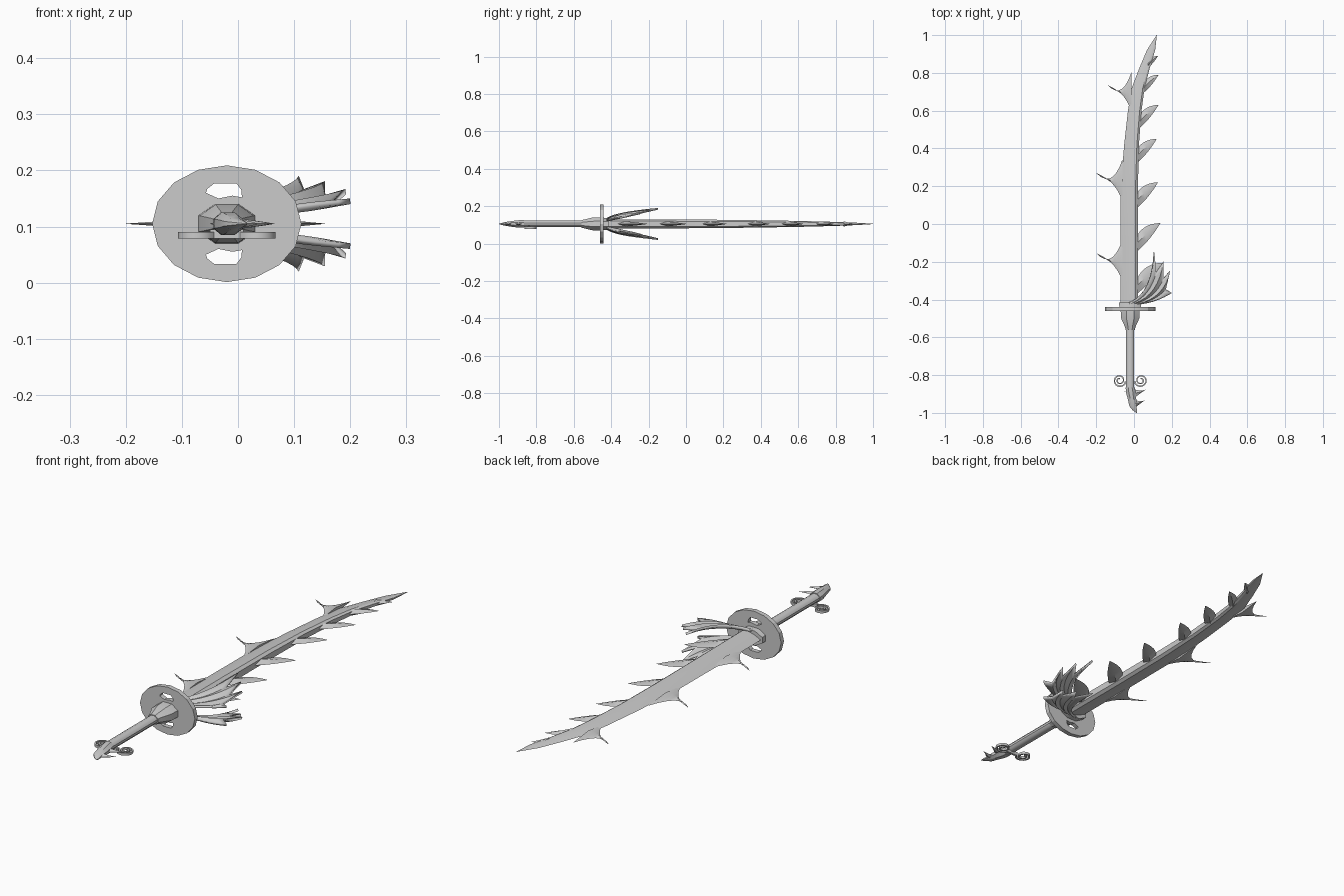
import bpy, bmesh, math
from mathutils import Vector

if "Cube" in bpy.data.objects:
    bpy.data.objects.remove(bpy.data.objects["Cube"])

CX, CZ = -0.02, 0.105   # long axis of the sword

steel = bpy.data.materials.new("plain grey")
steel.use_nodes = True
steel.diffuse_color = (0.6, 0.6, 0.6, 1)
steel.node_tree.nodes["Principled BSDF"].inputs["Base Color"].default_value = (0.6, 0.6, 0.6, 1)


def finish(name, bm, angle=30):
    bmesh.ops.remove_doubles(bm, verts=bm.verts, dist=1e-5)
    bmesh.ops.recalc_face_normals(bm, faces=bm.faces)
    mesh = bpy.data.meshes.new(name)
    bm.to_mesh(mesh)
    bm.free()
    ob = bpy.data.objects.new(name, mesh)
    bpy.context.collection.objects.link(ob)
    mesh.materials.append(steel)
    bpy.ops.object.select_all(action='DESELECT')
    ob.select_set(True)
    bpy.context.view_layer.objects.active = ob
    bpy.ops.object.shade_smooth_by_angle(angle=math.radians(angle))
    return ob


def loft(name, rings, angle=30):
    """Skin a list of equal-sized closed rings and cap both ends."""
    bm = bmesh.new()
    rows = [[bm.verts.new(p) for p in r] for r in rings]
    n = len(rows[0])
    for a, b in zip(rows, rows[1:]):
        for i in range(n):
            j = (i + 1) % n
            bm.faces.new((a[i], a[j], b[j], b[i]))
    bm.faces.new(rows[0])
    bm.faces.new(rows[-1])
    return finish(name, bm, angle)


def bezier(a, b, c, t):
    return Vector(a) * (1 - t) ** 2 + Vector(b) * 2 * t * (1 - t) + Vector(c) * t * t


def spike(name, tip, upper, lower, size=1, thick=0.011, steps=7):
    """Hooked blade tooth; upper and lower are (base, control) offsets from the tip."""
    tip, rings = Vector(tip), []
    for k in range(steps + 1):
        t = k / steps
        a, b = [tip + size * bezier(e[0], e[1], (0, 0), t) for e in (upper, lower)]
        m, h = (a + b) / 2, thick * (1 - t) + 0.0003
        rings.append([(a.x, a.y, CZ), (m.x, m.y, CZ + h), (b.x, b.y, CZ), (m.x, m.y, CZ - h)])
    return loft(name, rings)


def turned(name, stations, sides):
    """Elliptical sections along y: (y, centre x, half width, half height)."""
    rings = []
    for y, x, rx, rz in stations:
        angs = [math.tau * (i + 0.5) / sides for i in range(sides)]
        rings.append([(x + rx * math.cos(a), y, CZ + rz * math.sin(a)) for a in angs])
    return loft(name, rings)


# Blade: sharp edge on -x, thick spine on +x
sections = [(-0.43, -0.072, 0.022, 0.025), (-0.1, -0.072, 0.02, 0.024), (0.2, -0.07, 0.021, 0.022),
            (0.42, -0.052, 0.026, 0.019), (0.6, -0.032, 0.04, 0.016), (0.72, -0.012, 0.056, 0.013),
            (0.82, 0.026, 0.082, 0.01), (0.92, 0.068, 0.112, 0.006), (1.0, 0.119, 0.121, 0.001)]
rings = []
for y, xl, xr, h in sections:
    half = [(0.35, 0.62), (0.65, 0.9), (0.86, 1), (1, 0.6)]
    prof = [(0, 0)] + half + [(u, -v) for u, v in reversed(half)]
    rings.append([(xl + (xr - xl) * u, y, CZ + h * v) for u, v in prof])
loft("blade", rings)

# Teeth on the sharp edge
for i, (x, y, s) in enumerate([(-0.2, -0.155, 1), (-0.2, 0.27, 1), (-0.14, 0.735, 0.9)]):
    spike(f"edge_tooth_{i}", (x, y), ((0.14, 0.075), (0.085, -0.09)),
          ((0.14, -0.155), (0.105, -0.04)), s, 0.012)

# Teeth on the spine
spine = [(0.155, -0.205, 1.05), (0.14, 0.005, 1), (0.127, 0.22, 0.92), (0.12, 0.45, 0.85),
         (0.13, 0.63, 0.8), (0.13, 0.79, 0.62), (0.127, 0.89, 0.4)]
for i, (x, y, s) in enumerate(spine):
    spike(f"spine_tooth_{i}", (x, y), ((-0.13, -0.075), (-0.09, 0.0)),
          ((-0.13, -0.155), (-0.06, -0.1)), s, 0.014)

# Guard: sixteen-sided oval plate with two kidney-shaped openings
curve = bpy.data.curves.new("guard_outline", 'CURVE')
curve.dimensions, curve.fill_mode, curve.extrude = '2D', 'BOTH', 0.01
oval = [(0.133 * math.sin(math.tau * i / 16), 0.104 * math.cos(math.tau * i / 16)) for i in range(16)]
hole = [(-0.037, 0.055), (-0.035, 0.062), (-0.022, 0.072), (0.017, 0.072), (0.026, 0.06),
        (0.027, 0.047), (0.01, 0.05), (-0.015, 0.045)]
for pts in (oval, hole, [(x, -z) for x, z in hole]):
    sp = curve.splines.new('POLY')
    sp.points.add(len(pts) - 1)
    sp.use_cyclic_u = True
    for p, (x, z) in zip(sp.points, pts):
        p.co = (x, z, 0, 1)
helper = bpy.data.objects.new("guard_outline", curve)
bpy.context.collection.objects.link(helper)
bm = bmesh.new()
bm.from_mesh(helper.evaluated_get(bpy.context.evaluated_depsgraph_get()).to_mesh())
for v in bm.verts:
    v.co = (CX + v.co.x, -0.45 + v.co.z, CZ + v.co.y)
bpy.data.objects.remove(helper)
finish("guard", bm, 20)

# Collar, grip and pommel
turned("collar", [(-0.56, CX, 0.026, 0.022), (-0.545, CX, 0.03, 0.025), (-0.5, CX, 0.052, 0.037),
                  (-0.455, CX, 0.055, 0.038)], 8)
turned("blade_socket", [(-0.445, CX, 0.062, 0.036), (-0.415, CX, 0.064, 0.034)], 8)
turned("grip", [(-0.88, CX, 0.022, 0.018), (-0.55, CX, 0.022, 0.018)], 12)
turned("pommel", [(-0.865, CX, 0.026, 0.022), (-0.89, -0.017, 0.028, 0.022), (-0.93, -0.01, 0.024, 0.017),
                  (-0.965, -0.006, 0.02, 0.011), (-0.985, 0.004, 0.013, 0.006), (-1.0, 0.014, 0.002, 0.001)], 8)
for i, (x, y, s) in enumerate([(0.065, -0.875, 1), (0.06, -0.932, 0.9), (0.036, -0.95, 0.6), (-0.05, -0.885, -0.7)]):
    spike(f"pommel_fin_{i}", (x, y), ((-0.075, 0.005), (-0.03, -0.015)),
          ((-0.07, -0.05), (-0.03, -0.02)), abs(s), 0.01) if s > 0 else \
        spike(f"pommel_fin_{i}", (x, y), ((0.045, 0.01), (0.02, -0.005)), ((0.045, -0.05), (0.02, -0.01)), 1, 0.01)

# Paired scroll ornament under the grip end
for side, label in ((1, "left"), (-1, "right")):
    rings = []
    for k in range(37):
        t = k / 36
        a = math.pi * 1.15 + t * math.tau * 1.7
        r = 0.037 - 0.024 * t
        c = Vector((CX + side * 0.056, -0.828))
        d = Vector((side * math.cos(a), math.sin(a)))
        p, q = c + d * r, c + d * (r - 0.007)
        rings.append([(p.x, p.y, 0.079), (q.x, q.y, 0.079), (q.x, q.y, 0.09), (p.x, p.y, 0.09)])
    loft(f"scroll_{label}", rings)
loft("scroll_bridge", [[(x, -0.845, 0.079), (x, -0.835, 0.079), (x, -0.835, 0.095), (x, -0.845, 0.095)]
                       for x in (-0.05, 0.01)])

# Wings: feather spines fanning from the guard with scalloped webs between
feathers = [((-0.045, -0.425, 0.13), (0.095, -0.39, 0.15), (0.106, -0.15, 0.186)),
            ((-0.03, -0.425, 0.128), (0.125, -0.4, 0.14), (0.155, -0.2, 0.176)),
            ((-0.015, -0.425, 0.124), (0.155, -0.41, 0.135), (0.192, -0.245, 0.162)),
            ((0.0, -0.425, 0.12), (0.11, -0.42, 0.125), (0.2, -0.365, 0.145))]
for up, label in ((1, "upper"), (-1, "lower")):
    steps, rows = 9, []
    for i, f in enumerate(feathers):
        rows.append([bezier(*f, k / steps) + Vector((0, 0, 0.007 * math.sin(math.pi * k / steps)))
                     for k in range(steps + 1)])
        if i < 3:
            g = feathers[i + 1]
            rows.append([(bezier(*f, s) + bezier(*g, s)) / 2 - Vector((0, 0, 0.007 * s))
                         for s in (0.8 * k / steps for k in range(steps + 1))])
    bm = bmesh.new()
    grid = [[bm.verts.new((p.x, p.y, CZ + up * (p.z - CZ))) for p in r] for r in rows]
    for a, b in zip(grid, grid[1:]):
        for k in range(steps):
            bm.faces.new((a[k], a[k + 1], b[k + 1], b[k]))
    wing = finish(f"wing_{label}", bm, 20)
    mod = wing.modifiers.new("thickness", 'SOLIDIFY')
    mod.thickness, mod.offset = 0.01, 0
